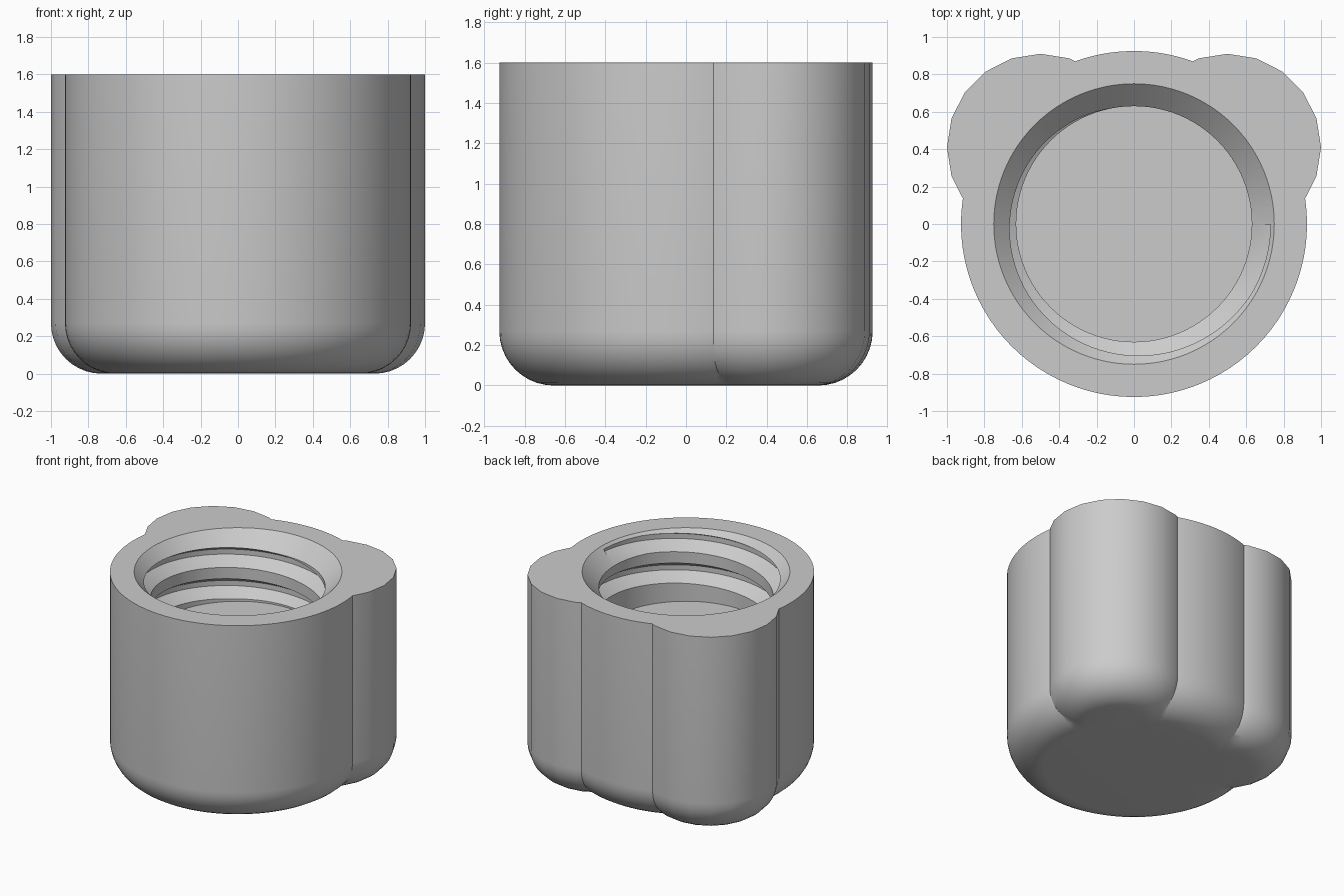
import bpy, bmesh, math
from math import cos, sin, pi

old = bpy.data.objects.get("Cube")
if old:
    bpy.data.objects.remove(old, do_unlink=True)

H = 1.6            # overall height
FLOOR = 0.53       # depth of the bore below the rim
MINOR, MAJOR = 0.63, 0.73
PITCH = 0.25

grey = bpy.data.materials.new("plain_grey")
grey.use_nodes = True
colour = (0.6, 0.6, 0.6, 1)
grey.diffuse_color = colour
grey.node_tree.nodes["Principled BSDF"].inputs["Base Color"].default_value = colour


def finish(bm, name):
    bmesh.ops.recalc_face_normals(bm, faces=bm.faces)
    mesh = bpy.data.meshes.new(name)
    bm.to_mesh(mesh)
    bm.free()
    mesh.materials.append(grey)
    obj = bpy.data.objects.new(name, mesh)
    bpy.context.collection.objects.link(obj)
    return obj


def skin(bm, rings, close_loop):
    """Join neighbouring rings with quads and cap both ends."""
    rings = [[bm.verts.new(p) for p in ring] for ring in rings]
    n = len(rings[0])
    for a, b in zip(rings, rings[1:]):
        for i in range(n):
            j = (i + 1) % n
            bm.faces.new((a[i], a[j], b[j], b[i]))
    if close_loop:
        bm.faces.new(rings[0])
        bm.faces.new(rings[-1])


def turned(name, profile, sides, cx=0, cy=0):
    """Solid of revolution from (radius, height) points."""
    bm = bmesh.new()
    skin(bm, [[(cx + r * cos(2 * pi * i / sides), cy + r * sin(2 * pi * i / sides), z)
               for i in range(sides)] for r, z in profile], True)
    return finish(bm, name)


def rounded_post(name, radius, sides, cx=0, cy=0, fillet=0.27, steps=10):
    arc = [pi / 2 * k / steps for k in range(steps + 1)]
    profile = [(radius - fillet + fillet * sin(a), fillet - fillet * cos(a)) for a in arc]
    return turned(name, profile + [(radius, H)], sides, cx, cy)


def combine(target, other, operation):
    mod = target.modifiers.new(operation.lower(), 'BOOLEAN')
    mod.operation = operation
    mod.solver = 'EXACT'
    mod.object = other
    bpy.context.view_layer.objects.active = target
    bpy.ops.object.modifier_apply(modifier=mod.name)
    bpy.data.objects.remove(other, do_unlink=True)


# Round body with two rear grip lobes
cap = rounded_post("threaded_cap", 0.925, 96)
for side in (-1, 1):
    combine(cap, rounded_post("grip_lobe", 0.5, 20, side * 0.5, 0.41), 'UNION')

# Chamfered blind bore
lip = 0.02
bore = turned("bore", [(MINOR, H - FLOOR), (MINOR, H - 0.12),
                       (0.75 + lip, H + lip)], 96)
combine(cap, bore, 'DIFFERENCE')

# Helical thread groove, descending clockwise and running out at the floor
section = [(MINOR - 0.03, -0.098), (MAJOR, -0.02), (MAJOR, 0.02), (MINOR - 0.03, 0.098)]
per_turn = 72
bm = bmesh.new()
rings = []
for k in range(int(per_turn * 1.95) + 1):
    t = k / per_turn
    a = -2 * pi * t - 0.003
    depth = 0.02 + PITCH * t
    rings.append([(r * cos(a), r * sin(a), H - min(depth + d, FLOOR - 0.001))
                  for r, d in section])
skin(bm, rings, True)
combine(cap, finish(bm, "thread_groove"), 'DIFFERENCE')

# Smooth walls, sharp seams
bpy.ops.object.select_all(action='DESELECT')
cap.select_set(True)
bpy.context.view_layer.objects.active = cap
bpy.ops.object.shade_smooth_by_angle(angle=math.radians(30))
